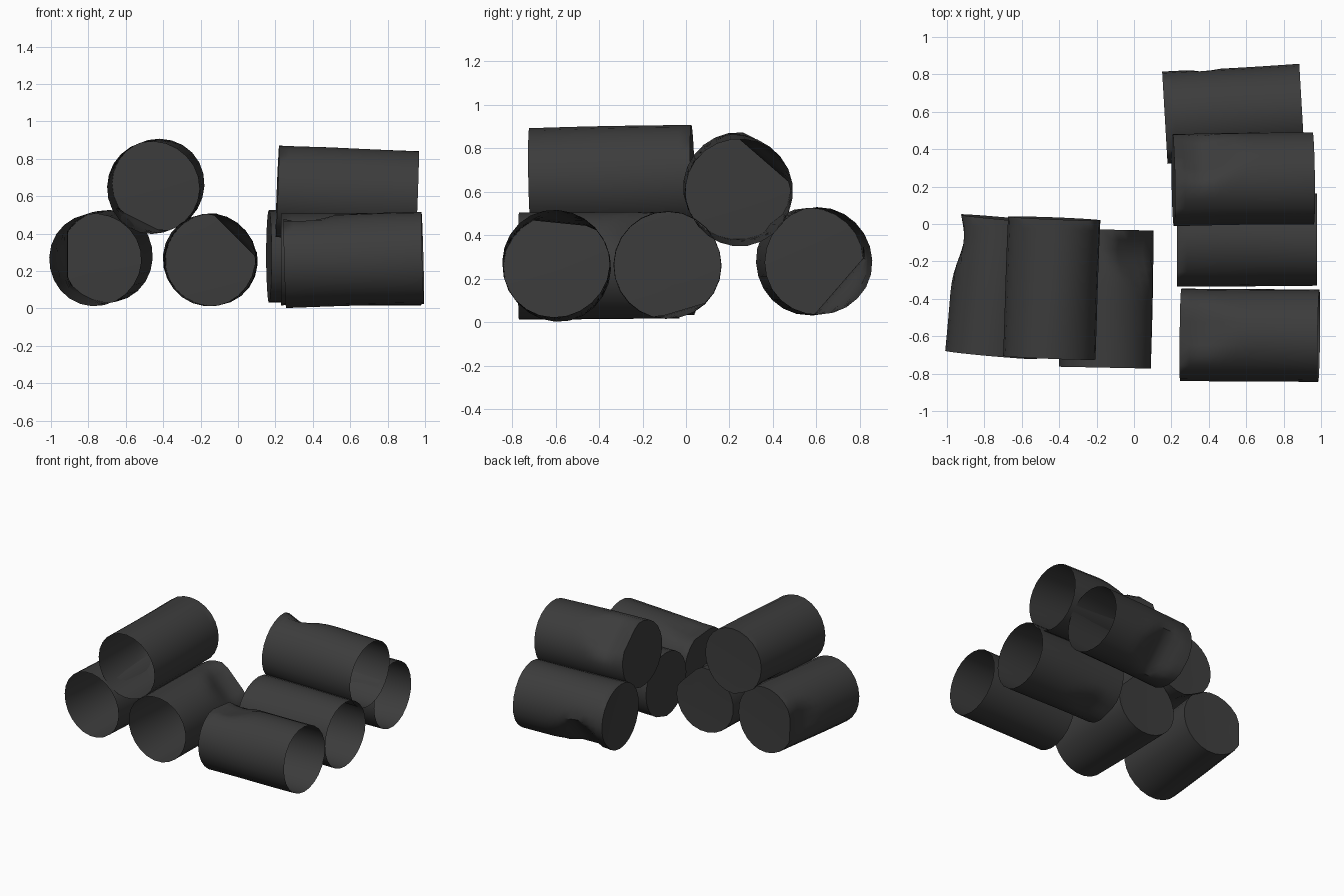
import bpy, bmesh, math, random
from mathutils import Vector

cube = bpy.data.objects.get("Cube")
if cube:
    bpy.data.objects.remove(cube)

random.seed(4)
SIDES = 24
RINGS = 14
RADIUS = 0.247

# One dark grey for every can
metal = bpy.data.materials.new("dark_grey")
metal.use_nodes = True
GREY = (0.045, 0.045, 0.045, 1)
metal.diffuse_color = GREY
metal.node_tree.nodes["Principled BSDF"].inputs["Base Color"].default_value = GREY


def can(name, base, mouth, dent_dir, dent_depth, dent_at):
    """Open thin-walled can from its closed base to its mouth, with one flattened dent."""
    base, mouth = Vector(base), Vector(mouth)
    axis = (mouth - base).normalized()
    side = axis.cross(Vector((0, 0, 1))).normalized()
    up = side.cross(axis)
    dent = Vector(dent_dir)
    dent = (dent - axis * dent.dot(axis)).normalized()
    phase = random.random()

    bm = bmesh.new()
    rings = []
    for i in range(RINGS + 1):
        t = i / RINGS
        limit = RADIUS * (1 - dent_depth * math.exp(-((t - dent_at) / 0.2) ** 2))
        ring = []
        for k in range(SIDES):
            a = math.tau * (k + phase) / SIDES
            wobble = 1 + 0.008 * math.sin(3 * a + 4 * t + 6 * phase)
            offset = (side * math.cos(a) + up * math.sin(a)) * RADIUS * wobble
            # Press the wall flat where it passes the dent plane
            offset -= dent * max(0, offset.dot(dent) - limit)
            ring.append(bm.verts.new(base.lerp(mouth, t) + offset))
        rings.append(ring)
    for low, high in zip(rings, rings[1:]):
        for k in range(SIDES):
            n = (k + 1) % SIDES
            bm.faces.new((low[k], low[n], high[n], high[k]))

    # Closed end, slightly uneven
    floor = bm.faces.new(rings[0])
    bmesh.ops.inset_region(bm, faces=[floor], thickness=0.03, depth=0)
    centre = bmesh.ops.poke(bm, faces=[floor])["verts"][0]
    centre.co += axis * 0.008
    bmesh.ops.recalc_face_normals(bm, faces=bm.faces)
    # Normals face outward from the axis
    wall = next(f for f in bm.faces if rings[5][0] in f.verts)
    middle = wall.calc_center_median() - base
    if wall.normal.dot(middle - axis * middle.dot(axis)) < 0:
        bmesh.ops.reverse_faces(bm, faces=bm.faces)

    mesh = bpy.data.meshes.new(name)
    bm.to_mesh(mesh)
    bm.free()
    mesh.materials.append(metal)
    obj = bpy.data.objects.new(name, mesh)
    bpy.context.collection.objects.link(obj)
    bpy.ops.object.select_all(action='DESELECT')
    obj.select_set(True)
    bpy.context.view_layer.objects.active = obj
    bpy.ops.object.shade_smooth_by_angle(angle=math.radians(40))


# Stack of three, mouths to the front
can("front_stack_outer_can", (-0.70, 0.03, 0.28), (-0.765, -0.70, 0.26), (-1, 0, 0), 0.2, 0.18)
can("front_stack_top_can", (-0.425, 0.03, 0.662), (-0.455, -0.715, 0.645), (-0.5, 0, -1), 0.15, 0.2)
can("front_stack_inner_can", (-0.14, -0.03, 0.26), (-0.155, -0.768, 0.26), (0.7, 0, 0.7), 0.28, 0.15)

# Row of four, mouths to the side
can("side_row_front_can", (0.25, -0.59, 0.25), (0.988, -0.60, 0.27), (0, 0.1, 1), 0.18, 0.15)
can("side_row_middle_can", (0.23, -0.085, 0.262), (0.978, -0.085, 0.262), (0, 0.3, -1), 0.13, 0.2)
can("side_row_top_can", (0.21, 0.235, 0.625), (0.958, 0.245, 0.597), (0, 0.65, 0.75), 0.3, 0.2)
can("side_row_back_can", (0.165, 0.567, 0.28), (0.898, 0.61, 0.28), (0, 0.75, -0.65), 0.32, 0.3)
